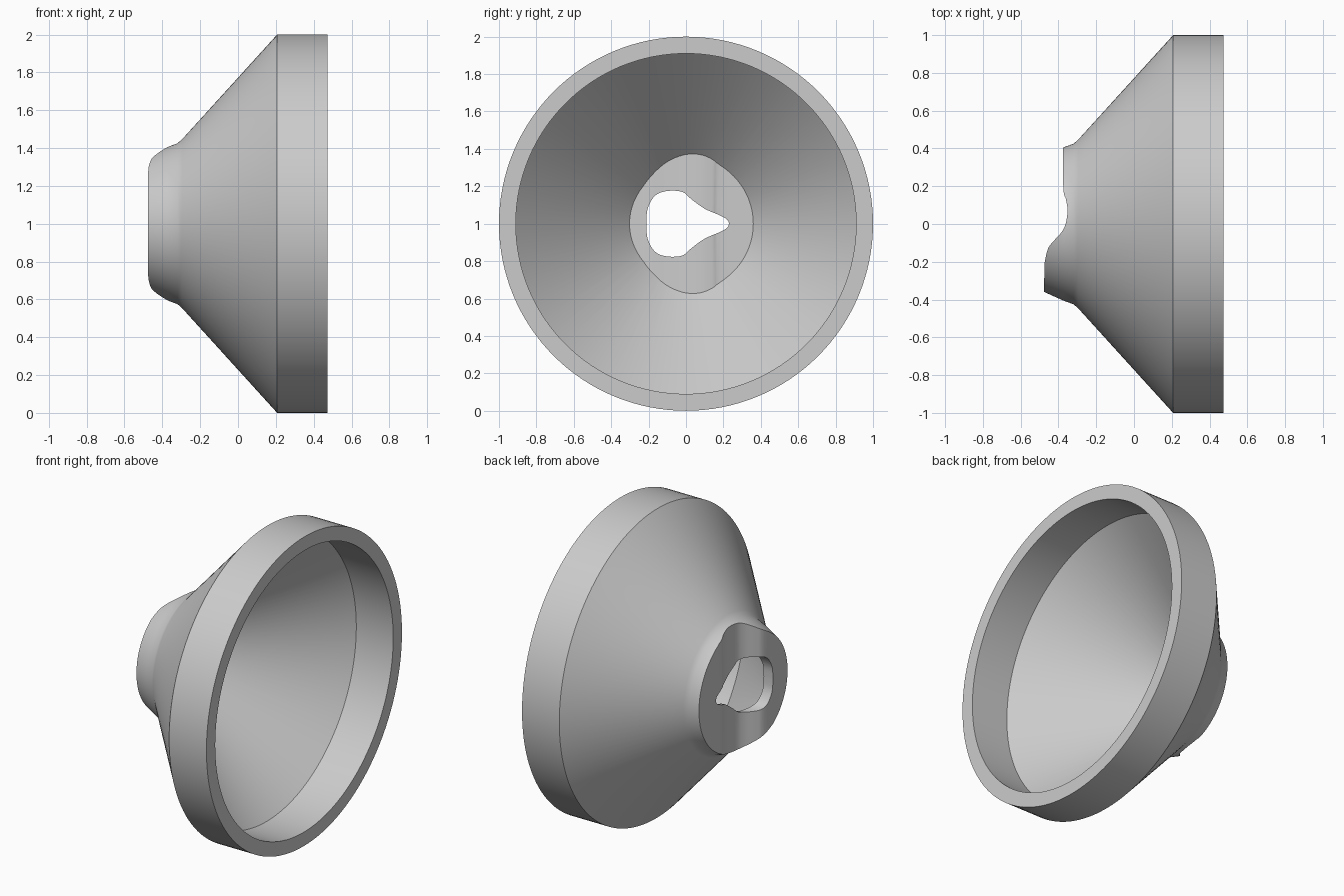
import bpy, bmesh
from math import cos, sin, tau, radians

cube = bpy.data.objects.get("Cube")
if cube:
    bpy.data.objects.remove(cube, do_unlink=True)

SEGMENTS = 128
CENTRE_Z = 1.0

grey = bpy.data.materials.new("plain grey")
grey.use_nodes = True
colour = (0.6, 0.6, 0.6, 1)
grey.diffuse_color = colour
grey.node_tree.nodes["Principled BSDF"].inputs["Base Color"].default_value = colour


def finish(name, bm):
    bmesh.ops.recalc_face_normals(bm, faces=bm.faces)
    mesh = bpy.data.meshes.new(name)
    bm.to_mesh(mesh)
    bm.free()
    mesh.materials.append(grey)
    obj = bpy.data.objects.new(name, mesh)
    bpy.context.collection.objects.link(obj)
    return obj


def lathe(name, profile):
    """Closed solid turned about the x axis from (x, radius) points."""
    bm = bmesh.new()
    rings = [[bm.verts.new((x, r * cos(tau * i / SEGMENTS), CENTRE_Z + r * sin(tau * i / SEGMENTS)))
              for i in range(SEGMENTS)] for x, r in profile]
    for a, b in zip(rings, rings[1:]):
        for i in range(SEGMENTS):
            j = (i + 1) % SEGMENTS
            bm.faces.new((a[i], a[j], b[j], b[i]))
    bm.faces.new(rings[0])
    bm.faces.new(rings[-1])
    return finish(name, bm)


def prism(name, points, offset):
    """Closed solid that sweeps an outline of 3D points along an offset."""
    bm = bmesh.new()
    face = bm.faces.new([bm.verts.new(p) for p in points])
    result = bmesh.ops.extrude_face_region(bm, geom=[face])
    moved = [v for v in result["geom"] if isinstance(v, bmesh.types.BMVert)]
    bmesh.ops.translate(bm, verts=moved, vec=offset)
    # keep the starting cap so the solid stays closed
    if not face.is_valid:
        bm.faces.new([v for v in bm.verts if v not in moved])
    return finish(name, bm)


def smooth_line(points, steps=5):
    """Catmull-Rom curve through open points."""
    pts = [points[0]] + points + [points[-1]]
    out = []
    for a, b, c, d in zip(pts, pts[1:], pts[2:], pts[3:]):
        for s in range(steps):
            t = s / steps
            out.append(tuple(0.5 * (2 * q + (r - p) * t + (2 * p - 5 * q + 4 * r - w) * t * t
                                    + (3 * q - p - 3 * r + w) * t ** 3)
                             for p, q, r, w in zip(a, b, c, d)))
    return out + [points[-1]]


def boolean(target, cutter):
    mod = target.modifiers.new("cut", "BOOLEAN")
    mod.operation = "DIFFERENCE"
    mod.solver = "EXACT"
    mod.object = cutter
    bpy.ops.object.select_all(action="DESELECT")
    bpy.context.view_layer.objects.active = target
    target.select_set(True)
    bpy.ops.object.modifier_apply(modifier=mod.name)
    bpy.data.objects.remove(cutter, do_unlink=True)


def end_cutter(name, wave):
    """Block that trims everything left of a wavy (x, y) line."""
    outline = [(x, y, 0.3) for x, y in smooth_line(wave)]
    return prism(name, [(-0.9, wave[0][1], 0.3)] + outline + [(-0.9, wave[-1][1], 0.3)], (0, 0, 1.4))


# Outer funnel with a short neck, trimmed by the wavy end
funnel = lathe("funnel", [(-0.56, 0.32), (-0.475, 0.36), (-0.375, 0.405), (-0.32, 0.425),
                          (-0.295, 0.447), (0.207, 1.0), (0.474, 1.0)])
boolean(funnel, end_cutter("outer_trim", [
    (-0.475, -0.6), (-0.475, -0.26), (-0.47, -0.19), (-0.455, -0.13), (-0.43, -0.095),
    (-0.385, -0.045), (-0.362, 0.0), (-0.352, 0.07), (-0.36, 0.13), (-0.375, 0.21), (-0.375, 0.6)]))

# Deep conical hollow, leaving a thin wavy end wall
hollow = lathe("hollow", [(-0.52, 0.2), (0.21, 0.91), (0.6, 0.91)])
boolean(hollow, end_cutter("inner_trim", [
    (-0.415, -0.6), (-0.415, -0.28), (-0.405, -0.2), (-0.37, -0.1), (-0.345, 0.0),
    (-0.338, 0.08), (-0.343, 0.14), (-0.355, 0.22), (-0.355, 0.6)]))
boolean(funnel, hollow)

# Keyhole-shaped opening through the end wall
half = smooth_line([(-0.212, 0.0), (-0.205, 0.08), (-0.165, 0.15), (-0.1, 0.175), (-0.02, 0.17),
                    (0.03, 0.13), (0.1, 0.08), (0.18, 0.045), (0.22, 0.022), (0.23, 0.0)])
outline = half + [(y, -z) for y, z in reversed(half[1:-1])]
boolean(funnel, prism("opening", [(-0.8, y, CENTRE_Z + z) for y, z in outline], (0.8, 0, 0)))

bpy.ops.object.shade_smooth_by_angle(angle=radians(30))
